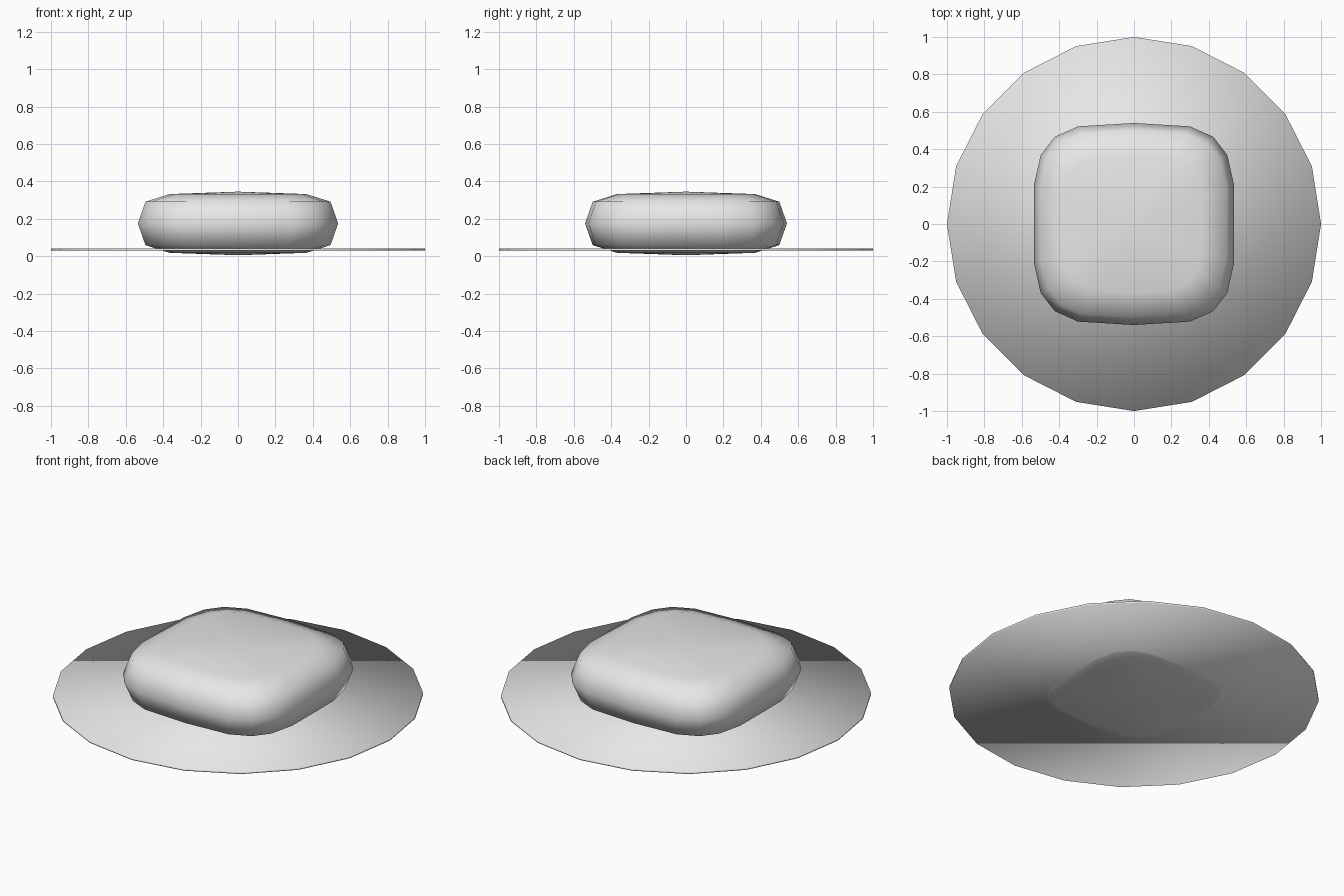
import bpy, bmesh, math

if "Cube" in bpy.data.objects:
    bpy.data.objects.remove(bpy.data.objects["Cube"])

grey = bpy.data.materials.new("light_grey")
grey.diffuse_color = (0.8, 0.8, 0.8, 1)
grey.use_nodes = True
grey.node_tree.nodes["Principled BSDF"].inputs["Base Color"].default_value = grey.diffuse_color


def finish(name, bm):
    bmesh.ops.recalc_face_normals(bm, faces=bm.faces)
    for f in bm.faces:
        f.smooth = True
    mesh = bpy.data.meshes.new(name)
    bm.to_mesh(mesh)
    bm.free()
    mesh.materials.append(grey)
    obj = bpy.data.objects.new(name, mesh)
    bpy.context.collection.objects.link(obj)
    return obj


def soft(v, power=0.55):
    """Signed power that squares off a circle."""
    return math.copysign(abs(v) ** power, v)


# Rounded square cushion: a squared-off ellipsoid, 18 segments by 6 rings
RADIUS, HALF_HEIGHT, CENTRE_Z = 0.54, 0.17, 0.175
SEGMENTS = 18
bm = bmesh.new()
rings = []
for lat in (-60, -30, 0, 30, 60):
    a = math.radians(lat)
    r, z = RADIUS * soft(math.cos(a)), CENTRE_Z + HALF_HEIGHT * soft(math.sin(a))
    ring = []
    for i in range(SEGMENTS):
        t = math.radians(10 + 360 * i / SEGMENTS)
        ring.append(bm.verts.new((r * soft(math.cos(t)), r * soft(math.sin(t)), z)))
    rings.append(ring)
bottom = bm.verts.new((0, 0, CENTRE_Z - HALF_HEIGHT))
top = bm.verts.new((0, 0, CENTRE_Z + HALF_HEIGHT))
for i in range(SEGMENTS):
    j = (i + 1) % SEGMENTS
    for low, high in zip(rings, rings[1:]):
        bm.faces.new((low[i], low[j], high[j], high[i]))
    bm.faces.new((bottom, rings[0][j], rings[0][i]))
    bm.faces.new((top, rings[-1][i], rings[-1][j]))
finish("cushion", bm)

# Thin 20-sided disc around the lower part of the cushion
bm = bmesh.new()
bmesh.ops.create_cone(bm, cap_ends=True, segments=20, radius1=1, radius2=1, depth=0.01)
bmesh.ops.translate(bm, vec=(0, 0, 0.035), verts=bm.verts)
finish("disc", bm)
